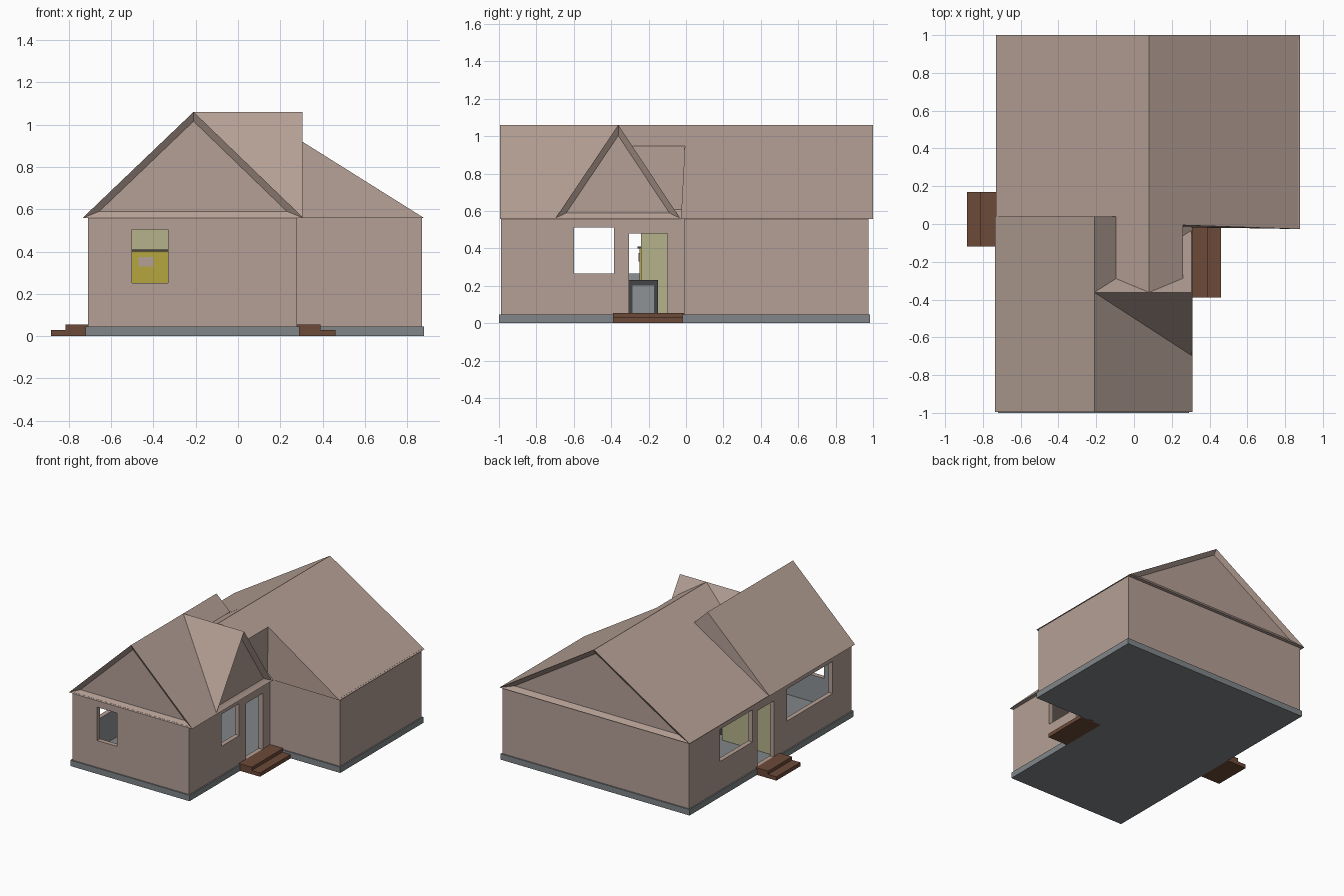
import bpy
import bmesh

old = bpy.data.objects.get("Cube")
if old:
    bpy.data.objects.remove(old, do_unlink=True)


def material(name, rgb):
    mat = bpy.data.materials.new(name)
    mat.use_nodes = True
    color = (*rgb, 1.0)
    mat.diffuse_color = color
    mat.node_tree.nodes["Principled BSDF"].inputs["Base Color"].default_value = color
    return mat


TAN = material("warm tan", (0.46, 0.35, 0.30))
GREY = material("foundation grey", (0.22, 0.24, 0.25))
WOOD = material("step brown", (0.15, 0.068, 0.04))
INSIDE = material("interior grey", (0.27, 0.29, 0.30))
OLIVE = material("pale olive", (0.46, 0.45, 0.26))
YELLOW = material("mustard yellow", (0.47, 0.38, 0.05))
DARK = material("charcoal", (0.06, 0.06, 0.065))


def finish(name, bm, *mats):
    bmesh.ops.recalc_face_normals(bm, faces=bm.faces)
    mesh = bpy.data.meshes.new(name)
    bm.to_mesh(mesh)
    bm.free()
    for mat in mats:
        mesh.materials.append(mat)
    obj = bpy.data.objects.new(name, mesh)
    bpy.context.collection.objects.link(obj)
    return obj


def extrude(name, points, lift, mat, caps=True, recess=None):
    """Extrude a closed outline; optionally recess one end (0 start, 1 finish)."""
    bm = bmesh.new()
    ends = [[bm.verts.new(p) for p in points],
            [bm.verts.new([a + b for a, b in zip(p, lift)]) for p in points]]
    n = len(points)
    for i in range(n):
        j = (i + 1) % n
        bm.faces.new((ends[0][i], ends[0][j], ends[1][j], ends[1][i]))
    if caps:
        faces = [bm.faces.new(e) for e in ends]
        bmesh.ops.recalc_face_normals(bm, faces=bm.faces)
        if recess is not None:
            bmesh.ops.inset_region(bm, faces=[faces[recess]], thickness=0.032,
                                   use_even_offset=True)
            inward = [(0.5 - recess) * 2 * 0.025 * c / max(map(abs, lift)) for c in lift]
            bmesh.ops.translate(bm, verts=faces[recess].verts, vec=inward)
    return finish(name, bm, mat)


def box(name, x, y, z, mat):
    outline = [(x[0], y[0], z[0]), (x[1], y[0], z[0]), (x[1], y[1], z[0]), (x[0], y[1], z[0])]
    return extrude(name, outline, (0, 0, z[1] - z[0]), mat)


def l_outline(left, front, notch_x, notch_y, right, back, z):
    return [(left, front, z), (notch_x, front, z), (notch_x, notch_y, z),
            (right, notch_y, z), (right, back, z), (left, back, z)]


# Foundation and hollow walls
extrude("foundation", l_outline(-0.72, -1.0, 0.29, -0.02, 0.88, 0.985, 0), (0, 0, 0.045), GREY)
walls = extrude("walls", l_outline(-0.71, -0.99, 0.28, -0.01, 0.87, 0.975, 0.04),
                (0, 0, 0.525), TAN, caps=False)
walls.data.materials.append(INSIDE)
shell = walls.modifiers.new("thickness", "SOLIDIFY")
shell.thickness = 0.035
shell.offset = -1
shell.use_even_offset = True
shell.material_offset = 1

# Window and door openings
LEFT_WALL, RIGHT_WALL = (-0.78, -0.62), (0.2, 0.34)
WINDOW, DOOR = (0.265, 0.51), (0.05, 0.48)
openings = [
    ("front_window", (-0.5, -0.33), (-1.1, -0.9), (0.25, 0.505)),
    ("right_window", RIGHT_WALL, (-0.6, -0.385), WINDOW),
    ("right_door", RIGHT_WALL, (-0.305, -0.1), DOOR),
    ("left_large_window", LEFT_WALL, (-0.76, -0.21), WINDOW),
    ("left_door", LEFT_WALL, (-0.05, 0.15), DOOR),
    ("left_small_window", LEFT_WALL, (0.21, 0.6), WINDOW),
]
cutters = []
for name, x, y, z in openings:
    cutter = box(name + "_cutter", x, y, z, TAN)
    cutter.hide_render = True
    cut = walls.modifiers.new(name, "BOOLEAN")
    cut.operation = "DIFFERENCE"
    cut.solver = "EXACT"
    cut.object = cutter
    cutters.append(cutter)
bpy.context.view_layer.objects.active = walls
for modifier in list(walls.modifiers):
    bpy.ops.object.modifier_apply(modifier=modifier.name)
for cutter in cutters:
    bpy.data.objects.remove(cutter, do_unlink=True)

# Roofs: each gable is a prism with a recessed triangular end
EAVE, RIDGE = 0.558, 1.06
extrude("front_roof", [(-0.735, -0.995, EAVE), (0.31, -0.995, EAVE), (-0.21, -0.995, RIDGE)],
        (0, 1.035, 0), TAN, recess=0)
back_roof = extrude("back_roof", [(-0.73, 0, EAVE), (0.88, 0, EAVE), (0.08, 0, RIDGE)],
                    (0, 1, 0), TAN, recess=1)
for v in back_roof.data.vertices:
    if v.co.x > 0.85 and v.co.y < 0.1:
        v.co.y = -0.027
extrude("cross_gable_roof", [(0.305, -0.70, EAVE), (0.305, -0.03, EAVE), (0.305, -0.362, RIDGE)],
        (-0.515, 0, 0), TAN, recess=0)
extrude("ridge_link_roof", [(-0.1, -0.36, 0.58), (0.26, -0.36, 0.58), (0.26, -0.36, 0.947),
                            (0.08, -0.36, RIDGE), (-0.1, -0.36, 0.947)], (0, 0.37, 0), TAN)

# Entrance steps: a landing and a lower tread on each side
for side, wall_x, landing_x, tread_x, y in (("right", 0.28, 0.39, 0.46, (-0.39, -0.005)),
                                            ("left", -0.71, -0.815, -0.885, (-0.12, 0.17))):
    box(side + "_landing", sorted((wall_x, landing_x)), y, (0.0, 0.054), WOOD)
    box(side + "_tread", sorted((landing_x, tread_x)), y, (0.0, 0.029), WOOD)

# Interior partition, wall panel and hearth
box("partition", (-0.67, -0.25), (-0.24, -0.08), (0.045, 0.56), OLIVE)
box("wall_panel", (-0.56, -0.28), (-0.249, -0.24), (0.18, 0.4), YELLOW)
box("panel_shelf", (-0.56, -0.28), (-0.26, -0.24), (0.4, 0.41), DARK)
box("panel_picture", (-0.47, -0.4), (-0.254, -0.249), (0.33, 0.375), TAN)
box("hearth", (-0.24, -0.12), (-0.305, -0.15), (0.045, 0.23), DARK)
box("hearth_front", (-0.12, -0.112), (-0.285, -0.17), (0.055, 0.2), INSIDE)
